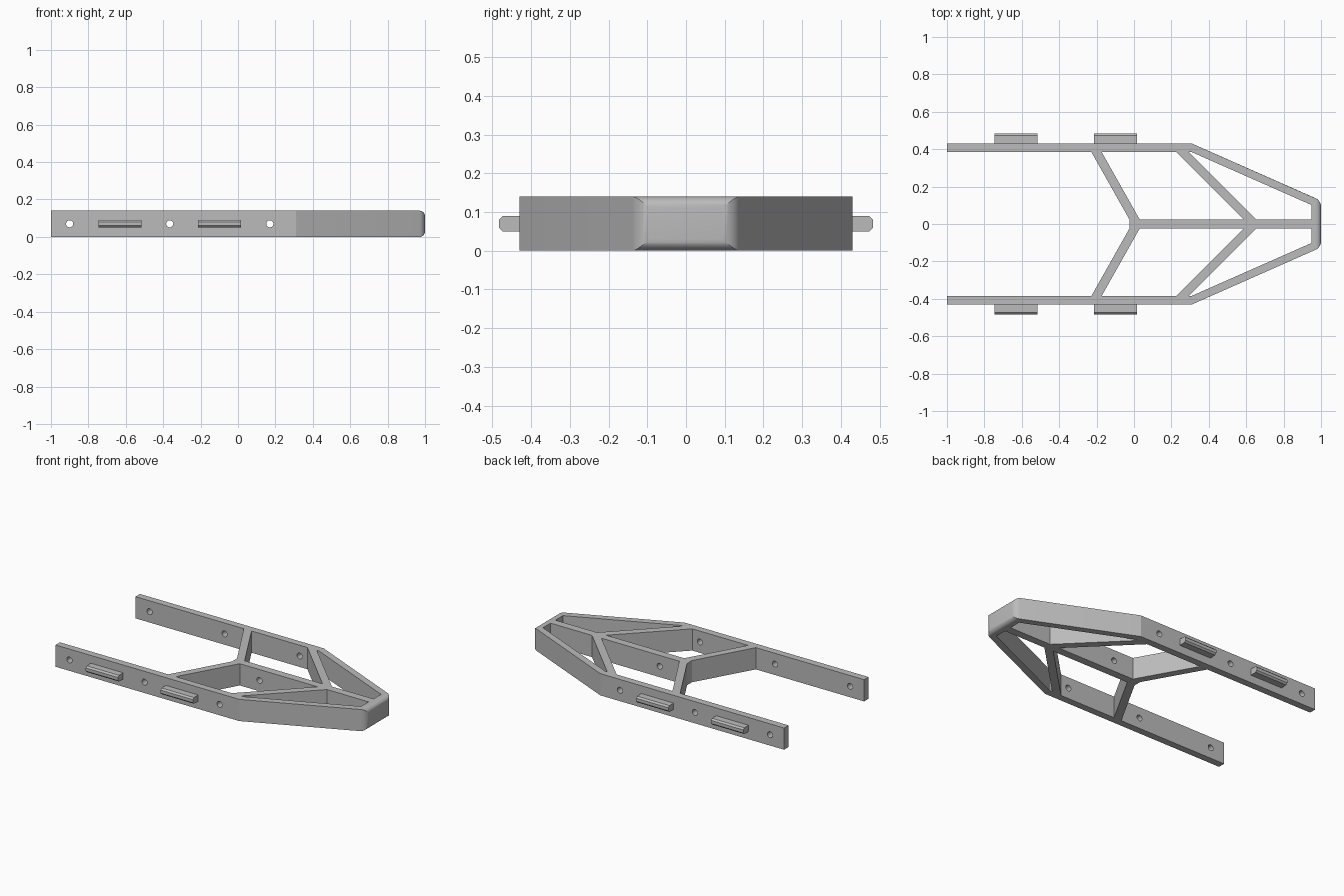
import bpy
import bmesh
import math
from mathutils import Matrix

H = 0.14          # frame height
MID = H / 2

cube = bpy.data.objects.get("Cube")
if cube:
    bpy.data.objects.remove(cube, do_unlink=True)

grey = bpy.data.materials.new("plain grey")
grey.use_nodes = True
colour = (0.5, 0.5, 0.5, 1)
grey.diffuse_color = colour
grey.node_tree.nodes["Principled BSDF"].inputs["Base Color"].default_value = colour


def finish(name, bm):
    bmesh.ops.recalc_face_normals(bm, faces=bm.faces)
    mesh = bpy.data.meshes.new(name)
    bm.to_mesh(mesh)
    bm.free()
    obj = bpy.data.objects.new(name, mesh)
    bpy.context.collection.objects.link(obj)
    mesh.materials.append(grey)
    return obj


def add_prism(bm, outline, z0, z1):
    face = bm.faces.new([bm.verts.new((x, y, z0)) for x, y in outline])
    top = bmesh.ops.extrude_face_region(bm, geom=[face])["geom"]
    verts = [v for v in top if isinstance(v, bmesh.types.BMVert)]
    bmesh.ops.translate(bm, verts=verts, vec=(0, 0, z1 - z0))


def mirrored(half):
    return half + [(x, -y) for x, y in reversed(half)]


# Solid outer body with a rounded nose
bm = bmesh.new()
add_prism(bm, mirrored([(-1, 0.43), (0.31, 0.43), (1, 0.125)]), 0, H)
nose = [e for e in bm.edges if all(v.co.x > 0.99 for v in e.verts)]
bmesh.ops.bevel(bm, geom=nose, offset=0.03, segments=6, profile=0.5,
                affect='EDGES', clamp_overlap=True)
frame = finish("frame", bm)

# Openings that leave the rails, struts and spine
bm = bmesh.new()
add_prism(bm, mirrored([(-1.1, 0.385), (-0.228, 0.385), (-0.025, 0.025)]), -0.1, H + 0.1)
side_openings = [
    [(0.03, 0.025), (-0.173, 0.385), (0.225, 0.385), (0.585, 0.025)],
    [(0.652, 0.025), (0.292, 0.385), (0.307, 0.385), (0.948, 0.102), (0.948, 0.025)],
]
for outline in side_openings:
    for s in (1, -1):
        add_prism(bm, [(x, s * y) for x, y in outline], -0.1, H + 0.1)
openings = finish("opening_cutter", bm)

# Bolt holes drilled straight across
bm = bmesh.new()
for x in (-0.9, -0.365, 0.17):
    place = Matrix.Translation((x, 0, MID)) @ Matrix.Rotation(math.pi / 2, 4, 'X')
    bmesh.ops.create_cone(bm, cap_ends=True, segments=24, radius1=0.019,
                          radius2=0.019, depth=1.2, matrix=place)
holes = finish("bolt_hole_cutter", bm)

for cutter in (openings, holes):
    cutter.hide_render = True
    cutter.hide_viewport = True
    cutter.display_type = 'WIRE'
    mod = frame.modifiers.new(cutter.name, 'BOOLEAN')
    mod.operation = 'DIFFERENCE'
    mod.solver = 'EXACT'
    mod.object = cutter

# Apply the cuts and drop the helpers
graph = bpy.context.evaluated_depsgraph_get()
cut_mesh = bpy.data.meshes.new_from_object(frame.evaluated_get(graph))
frame.modifiers.clear()
frame.data = cut_mesh
for cutter in (openings, holes):
    bpy.data.objects.remove(cutter, do_unlink=True)

# Side tabs with chamfered outer edges
for s, side in ((1, "back"), (-1, "front")):
    for x, end in ((-0.632, "outer"), (-0.098, "inner")):
        bm = bmesh.new()
        size = Matrix.Diagonal((0.23, 0.065, 0.04, 1))
        bmesh.ops.create_cube(bm, size=1,
                              matrix=Matrix.Translation((x, s * 0.4505, MID)) @ size)
        rim = [e for e in bm.edges if all(s * v.co.y > 0.47 for v in e.verts)
               and abs(e.verts[0].co.z - e.verts[1].co.z) < 0.001]
        bmesh.ops.bevel(bm, geom=rim, offset=0.01, segments=1, affect='EDGES')
        finish(f"{side}_{end}_tab", bm)

# Smooth the rounded nose and holes, keep the corners sharp
bpy.ops.object.select_all(action='DESELECT')
frame.select_set(True)
bpy.context.view_layer.objects.active = frame
bpy.ops.object.shade_smooth_by_angle(angle=math.radians(20))
